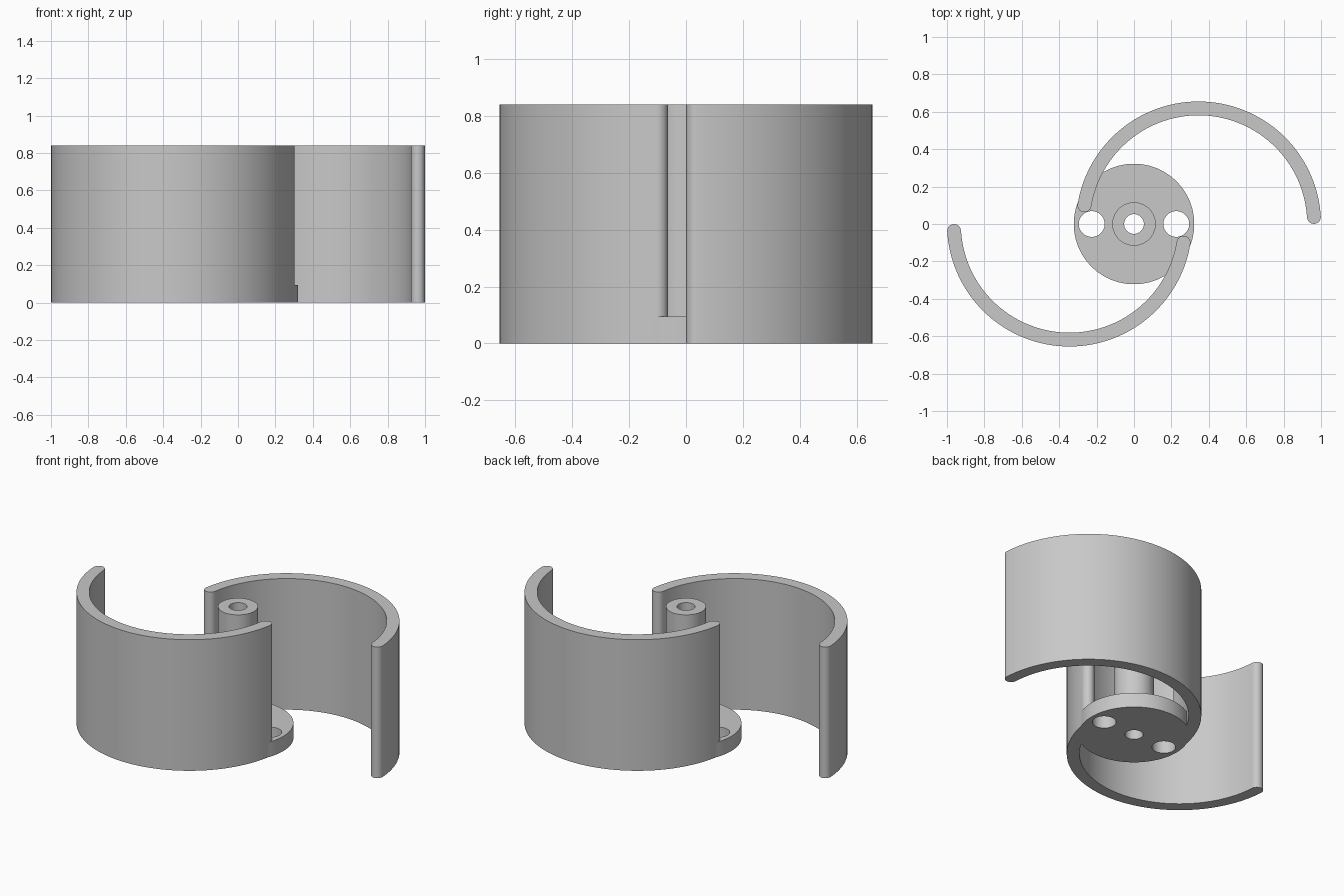
import bpy
import bmesh
from math import sin, cos, pi, radians

cube = bpy.data.objects.get("Cube")
if cube:
    bpy.data.objects.remove(cube, do_unlink=True)

HEIGHT = 0.84
DISC_HEIGHT = 0.095
ARC_X, ARC_R, HALF_WALL = 0.345, 0.618, 0.037

grey = bpy.data.materials.new("light grey")
grey.use_nodes = True
colour = (0.58, 0.58, 0.58, 1)
grey.diffuse_color = colour
grey.node_tree.nodes["Principled BSDF"].inputs["Base Color"].default_value = colour


def arc(cx, cy, r, start, end, steps):
    """Points along an arc, angles in radians."""
    angles = [start + (end - start) * i / steps for i in range(steps + 1)]
    return [(cx + r * cos(a), cy + r * sin(a)) for a in angles]


def prism(name, outline, bottom, top):
    """Extrude a closed flat outline upward into a solid."""
    bm = bmesh.new()
    face = bm.faces.new([bm.verts.new((x, y, bottom)) for x, y in outline])
    result = bmesh.ops.extrude_face_region(bm, geom=[face])
    raised = [v for v in result["geom"] if isinstance(v, bmesh.types.BMVert)]
    bmesh.ops.translate(bm, verts=raised, vec=(0, 0, top - bottom))
    bmesh.ops.recalc_face_normals(bm, faces=bm.faces)
    mesh = bpy.data.meshes.new(name)
    bm.to_mesh(mesh)
    bm.free()
    mesh.materials.append(grey)
    obj = bpy.data.objects.new(name, mesh)
    bpy.context.collection.objects.link(obj)
    return obj


def cylinder(name, x, r, bottom, top, sides):
    return prism(name, arc(x, 0, r, 0, 2 * pi, sides)[:-1], bottom, top)


def blade(name, side):
    """Curved wall with rounded ends; side -1 is the half-turn copy."""
    start, end = radians(3.5), radians(170.7)
    tip_x, tip_y = ARC_X + ARC_R * cos(start), ARC_R * sin(start)
    root_x, root_y = ARC_X + ARC_R * cos(end), ARC_R * sin(end)
    outline = arc(ARC_X, 0, ARC_R + HALF_WALL, start, end, 64)
    outline += arc(root_x, root_y, HALF_WALL, end, end + pi, 12)[1:]
    outline += arc(ARC_X, 0, ARC_R - HALF_WALL, end, start, 64)[1:]
    outline += arc(tip_x, tip_y, HALF_WALL, start + pi, start + 2 * pi, 12)[1:-1]
    return prism(name, [(side * x, side * y) for x, y in outline], 0, HEIGHT)


# Base disc, joined with the hub and both blades
rotor = cylinder("rotor", 0, 0.322, 0, DISC_HEIGHT, 96)
joined = [
    cylinder("hub", 0, 0.116, 0, HEIGHT, 64),
    blade("left_blade", 1),
    blade("right_blade", -1),
]

# Shaft bore and the two bolt holes
cutters = [cylinder("shaft_bore", 0, 0.053, -0.1, HEIGHT + 0.1, 48)]
for label, x in (("left", 0.226), ("right", -0.226)):
    cutters.append(cylinder(label + "_bolt_hole", x, 0.069, -0.1, DISC_HEIGHT + 0.1, 48))

for operation, parts in (("UNION", joined), ("DIFFERENCE", cutters)):
    for part in parts:
        part.hide_render = True
        modifier = rotor.modifiers.new(part.name, "BOOLEAN")
        modifier.operation = operation
        modifier.solver = "EXACT"
        modifier.object = part

# Bake the joined shape and drop the helpers
graph = bpy.context.evaluated_depsgraph_get()
solid = bpy.data.meshes.new_from_object(rotor.evaluated_get(graph))
rotor.modifiers.clear()
rotor.data = solid
for part in joined + cutters:
    bpy.data.objects.remove(part, do_unlink=True)

# Smooth curved walls, crisp rims
bpy.ops.object.select_all(action="DESELECT")
rotor.select_set(True)
bpy.context.view_layer.objects.active = rotor
bpy.ops.object.shade_smooth_by_angle(angle=radians(30))
